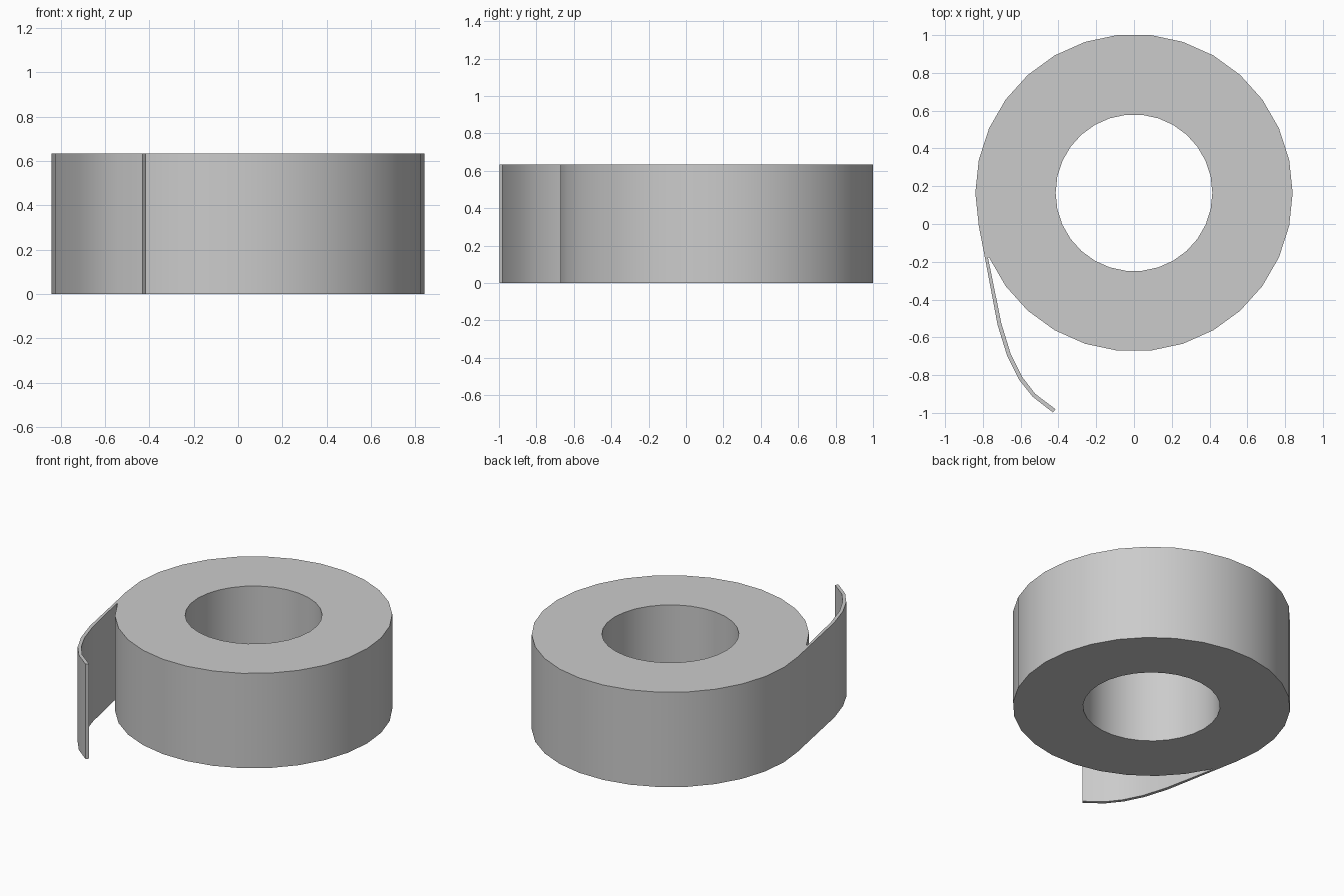
import bpy, bmesh, math

if "Cube" in bpy.data.objects:
    bpy.data.objects.remove(bpy.data.objects["Cube"])

N, CY, R_OUT, R_IN, H = 30, 0.165, 0.84, 0.415, 0.634

bm = bmesh.new()

def circle(r):
    return [bm.verts.new((r * math.cos(2 * math.pi * i / N),
                          CY + r * math.sin(2 * math.pi * i / N), 0)) for i in range(N)]

# Ring cross-section
outer, inner = circle(R_OUT), circle(R_IN)
for i in range(N):
    j = (i + 1) % N
    bm.faces.new((outer[i], outer[j], inner[j], inner[i]))

# Loose end peeling off the ring between its 192 and 204 degree corners
strip_out = [(-0.787, -0.19), (-0.722, -0.535), (-0.671, -0.70),
             (-0.610, -0.822), (-0.537, -0.914), (-0.43, -0.997)]
strip_in = [(-0.773, -0.178), (-0.702, -0.527), (-0.652, -0.69),
            (-0.593, -0.808), (-0.523, -0.899), (-0.415, -0.981)]
so = [outer[16]] + [bm.verts.new((x, y, 0)) for x, y in strip_out]
si = [outer[17]] + [bm.verts.new((x, y, 0)) for x, y in strip_in]
for k in range(len(so) - 1):
    bm.faces.new((so[k], so[k + 1], si[k + 1], si[k]))

# Raise the flat outline to the full tape width
res = bmesh.ops.extrude_face_region(bm, geom=bm.faces[:], use_keep_orig=True)
bmesh.ops.translate(bm, vec=(0, 0, H),
                    verts=[g for g in res["geom"] if isinstance(g, bmesh.types.BMVert)])
bmesh.ops.recalc_face_normals(bm, faces=bm.faces[:])

mesh = bpy.data.meshes.new("tape_roll")
bm.to_mesh(mesh)
bm.free()
roll = bpy.data.objects.new("tape_roll", mesh)
bpy.context.collection.objects.link(roll)
bpy.context.view_layer.objects.active = roll
roll.select_set(True)
bpy.ops.object.shade_smooth_by_angle(angle=math.radians(30))
